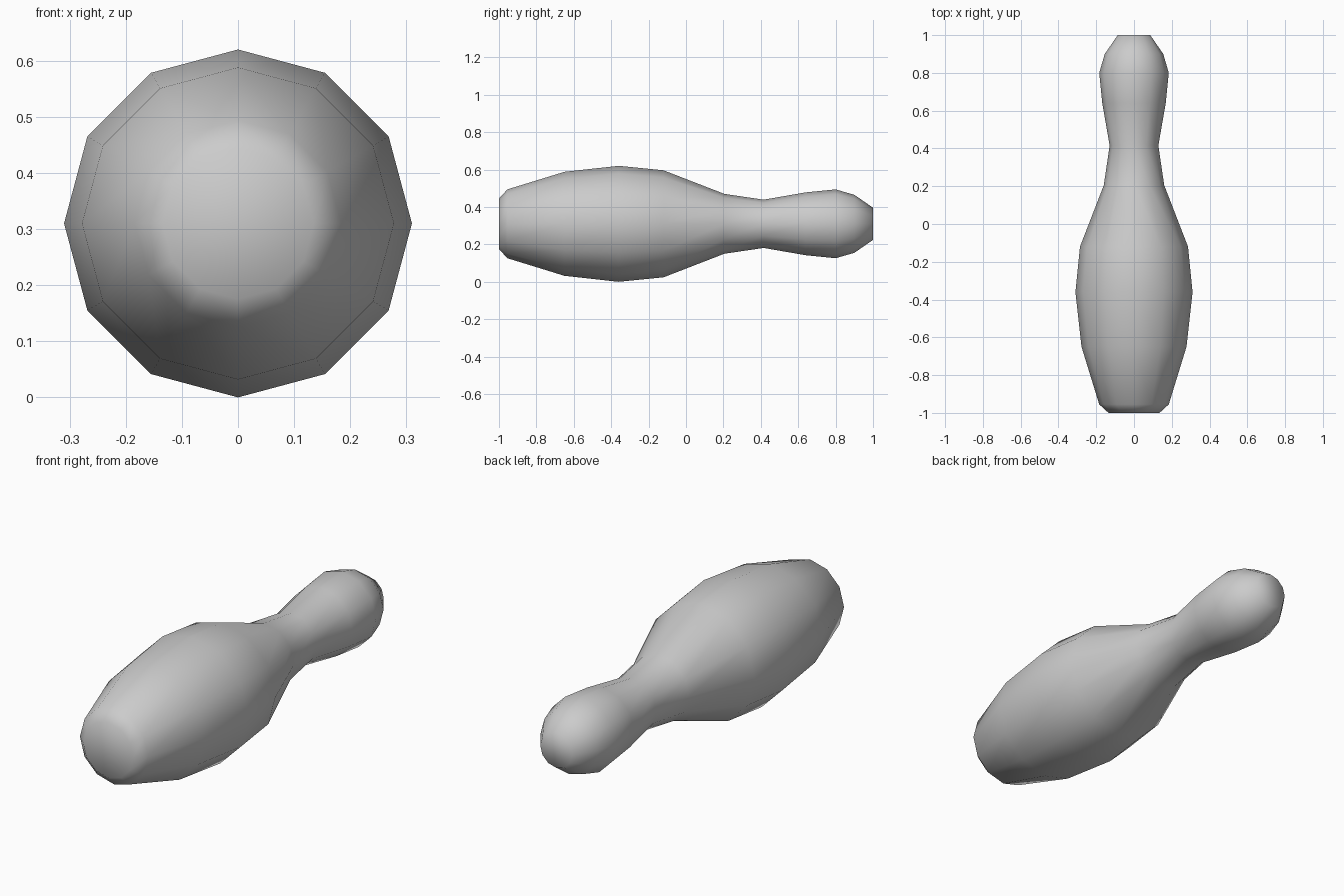
import bpy, bmesh, math

if "Cube" in bpy.data.objects:
    bpy.data.objects.remove(bpy.data.objects["Cube"])

SIDES = 12
AXIS_Z = 0.31

# Profile of the pin along its length: (y, radius), base to head
PROFILE = [(-1.0, 0.135), (-0.955, 0.184), (-0.65, 0.278), (-0.36, 0.31),
           (-0.12, 0.286), (0.205, 0.16), (0.415, 0.129), (0.64, 0.168),
           (0.80, 0.184), (0.90, 0.155), (1.0, 0.086)]

bm = bmesh.new()


def ring(y, r):
    return [bm.verts.new((r * math.cos(2 * math.pi * i / SIDES), y,
                          AXIS_Z + r * math.sin(2 * math.pi * i / SIDES)))
            for i in range(SIDES)]


# Lathed body
rings = [ring(y, r) for y, r in PROFILE]
for a, b in zip(rings, rings[1:]):
    for i in range(SIDES):
        j = (i + 1) % SIDES
        bm.faces.new((a[i], a[j], b[j], b[i]))

# Flat end caps
bm.faces.new(rings[0])
bm.faces.new(rings[-1])
bmesh.ops.recalc_face_normals(bm, faces=bm.faces)
for f in bm.faces:
    f.smooth = True

mesh = bpy.data.meshes.new("bowling_pin")
bm.to_mesh(mesh)
bm.free()
pin = bpy.data.objects.new("bowling_pin", mesh)
bpy.context.collection.objects.link(pin)
